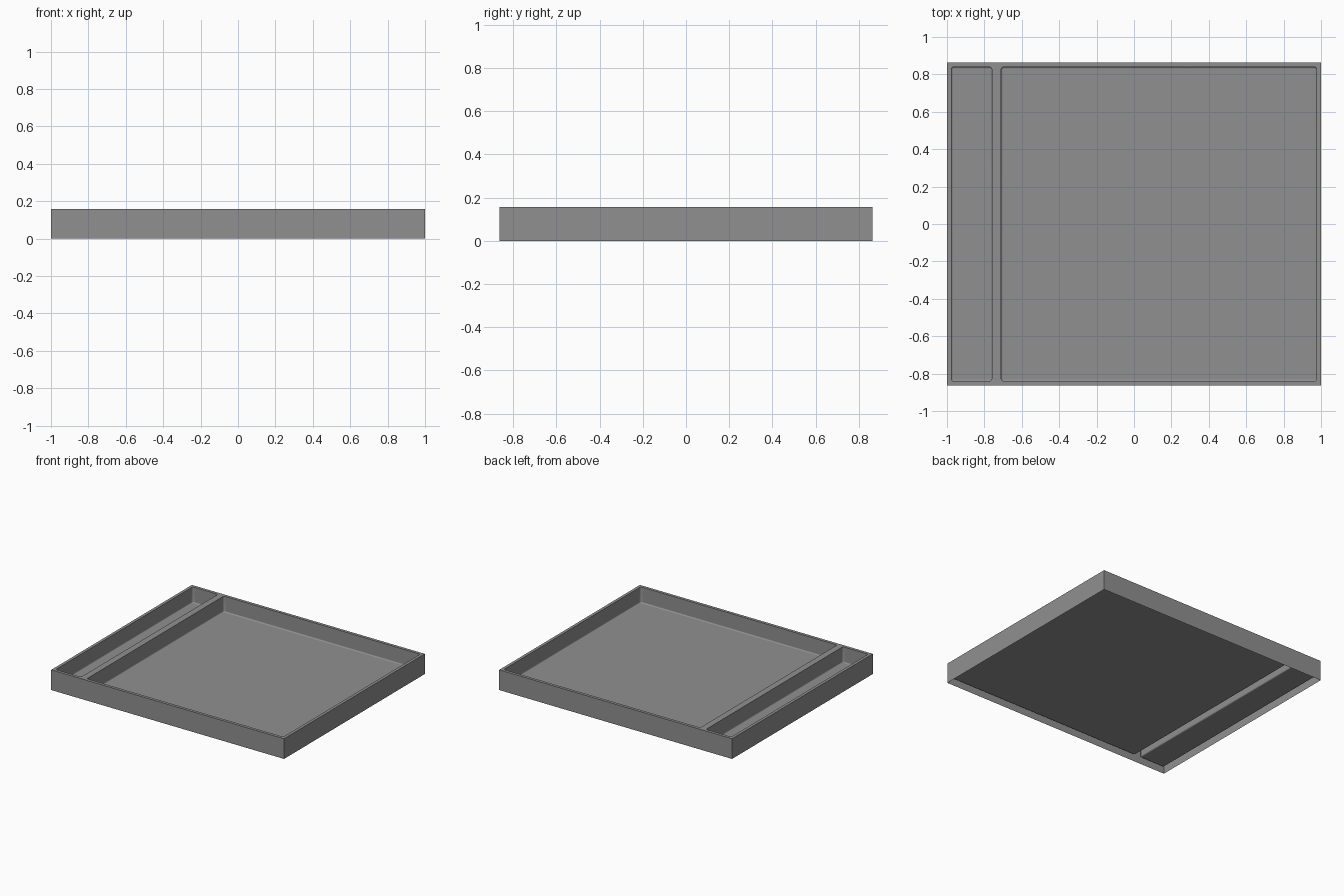
import bpy, bmesh
from math import sin, cos, pi, radians

if "Cube" in bpy.data.objects:
    bpy.data.objects.remove(bpy.data.objects["Cube"])

HX, HY, TOP = 1.0, 0.863, 0.157     # outer half sizes and height
FLOOR, FILLET, CORNER = 0.035, 0.008, 0.013
WALL = 0.023


def ring(bm, x0, x1, y0, y1, r, z, seg=4):
    """Counter-clockwise rounded rectangle of vertices."""
    verts = []
    corners = [(x1 - r, y1 - r), (x0 + r, y1 - r), (x0 + r, y0 + r), (x1 - r, y0 + r)]
    for q, (cx, cy) in enumerate(corners):
        for i in range(seg + 1):
            a = (q + i / seg) * pi / 2
            verts.append(bm.verts.new((cx + r * cos(a), cy + r * sin(a), z)))
    return verts


def loop_edges(bm, verts):
    out = []
    for a, b in zip(verts, verts[1:] + verts[:1]):
        out.append(bm.edges.get((a, b)) or bm.edges.new((a, b)))
    return out


def bridge(bm, upper, lower):
    n = len(upper)
    for i in range(n):
        j = (i + 1) % n
        bm.faces.new((upper[i], upper[j], lower[j], lower[i]))


def pocket(bm, x0, x1, y0, y1):
    """Sunken compartment with rounded corners and a filleted floor."""
    profile = [(0, TOP)]
    for k in range(4):
        a = k / 3 * pi / 2
        profile.append((FILLET * (1 - cos(a)), FLOOR + FILLET * (1 - sin(a))))
    rings = [ring(bm, x0 + d, x1 - d, y0 + d, y1 - d, CORNER - d, z) for d, z in profile]
    for a, b in zip(rings, rings[1:]):
        bridge(bm, a, b)
    bm.faces.new(rings[-1])
    return loop_edges(bm, rings[0])


bm = bmesh.new()

# outer skirt, open underneath
signs = [(1, 1), (-1, 1), (-1, -1), (1, -1)]
top = [bm.verts.new((sx * HX, sy * HY, TOP)) for sx, sy in signs]
base = [bm.verts.new((sx * HX, sy * HY, 0)) for sx, sy in signs]
bridge(bm, base, top)
edges = loop_edges(bm, top)

# narrow and wide compartments
for x0, x1 in ((-HX + WALL, -0.76), (-0.71, HX - WALL)):
    edges += pocket(bm, x0, x1, -HY + WALL, HY - WALL)

# flat rim and divider top around the compartments
bmesh.ops.triangle_fill(bm, edges=edges, use_beauty=True, normal=(0, 0, 1))
bmesh.ops.recalc_face_normals(bm, faces=bm.faces[:])
floor = max(bm.faces, key=lambda f: f.calc_area())
if floor.normal.z < 0:
    bmesh.ops.reverse_faces(bm, faces=bm.faces[:])

mesh = bpy.data.meshes.new("divided_tray")
bm.to_mesh(mesh)
bm.free()
tray = bpy.data.objects.new("divided_tray", mesh)
bpy.context.collection.objects.link(tray)
bpy.context.view_layer.objects.active = tray
tray.select_set(True)
bpy.ops.object.shade_smooth_by_angle(angle=radians(35))

# large planes stay flat, only the fillets and corners are smooth
for f in mesh.polygons:
    if max(abs(c) for c in f.normal) > 0.999:
        f.use_smooth = False

# dark grey plastic
plastic = bpy.data.materials.new("dark_grey")
plastic.diffuse_color = (0.28, 0.28, 0.28, 1)
plastic.use_nodes = True
plastic.node_tree.nodes["Principled BSDF"].inputs["Base Color"].default_value = plastic.diffuse_color
mesh.materials.append(plastic)
